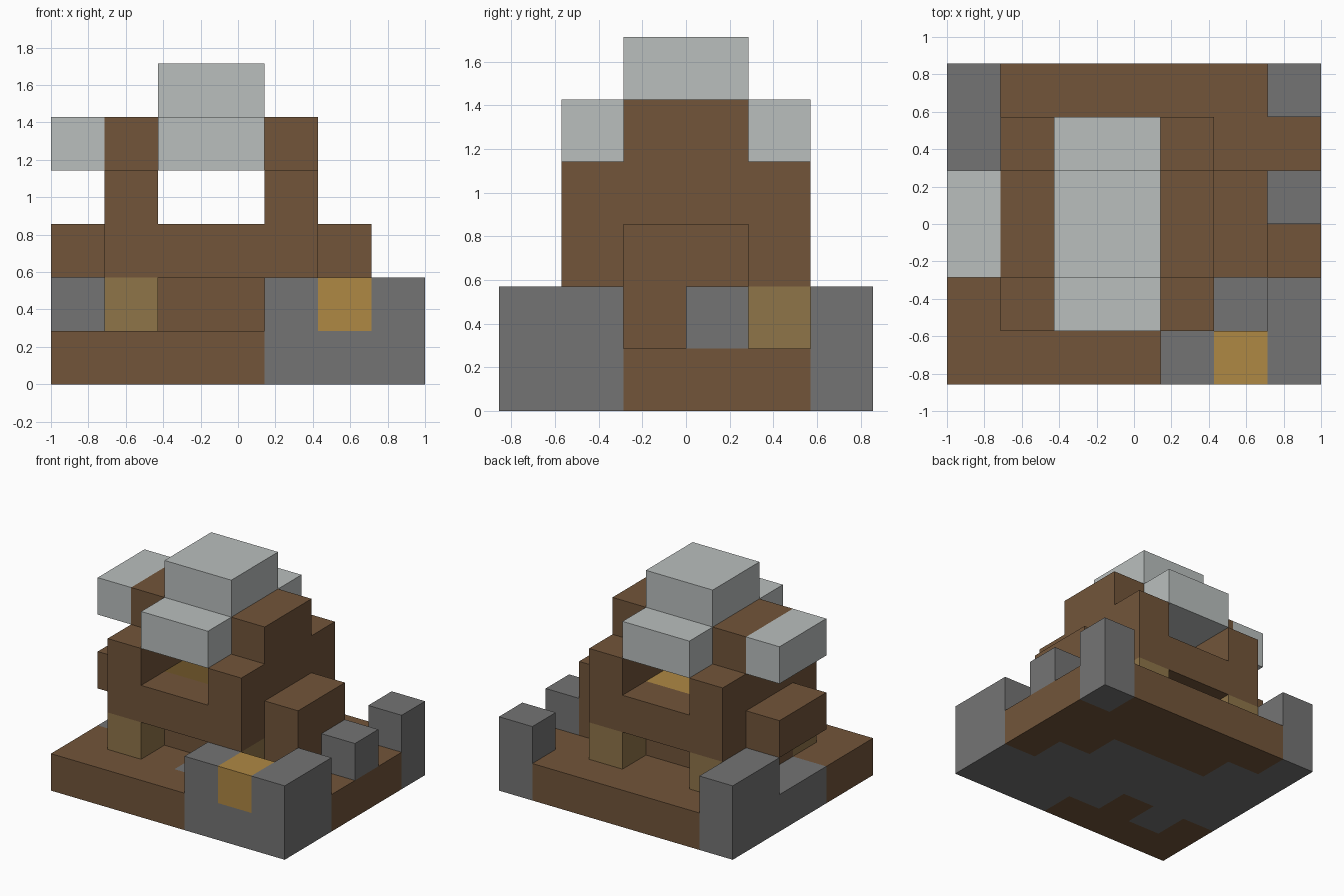
import bpy, bmesh
from mathutils import Vector

old = bpy.data.objects.get("Cube")
if old:
    bpy.data.objects.remove(old, do_unlink=True)

U = 2 / 7                 # edge of one block
NX, NY = 7, 6             # footprint in blocks


def material(name, rgb):
    lin = [((c / 255 + 0.055) / 1.055) ** 2.4 for c in rgb] + [1]
    m = bpy.data.materials.new(name)
    m.use_nodes = True
    m.diffuse_color = lin
    m.node_tree.nodes["Principled BSDF"].inputs["Base Color"].default_value = lin
    return m


brown = material("brown", (114, 85, 58))
grey = material("stone grey", (116, 116, 116))
silver = material("pale silver", (186, 191, 190))
gold = material("gold", (175, 136, 68))
olive = material("olive", (143, 117, 73))
dark_gold = material("dark gold", (112, 86, 42))


def place(x, y, z):
    return Vector(((x - NX / 2) * U, (y - NY / 2) * U, z * U))


def finish(name, bm, mats):
    bmesh.ops.recalc_face_normals(bm, faces=bm.faces[:])
    me = bpy.data.meshes.new(name)
    bm.to_mesh(me)
    bm.free()
    for m in mats:
        me.materials.append(m)
    ob = bpy.data.objects.new(name, me)
    bpy.context.collection.objects.link(ob)
    return ob


def block(name, mat, start, size):
    """Box given in whole blocks: first cell and number of cells."""
    bm = bmesh.new()
    bmesh.ops.create_cube(bm, size=1)
    for v in bm.verts:
        v.co = place(*[s + (c + 0.5) * n for s, c, n in zip(start, v.co, size)])
    return finish(name, bm, [mat])


# Ground slab: rows run front to back, B is brown and G is grey
ROWS = ["BBBBGGG", "BGBGGGG", "GGGGGGB", "GGGGGBB", "GGBBBBB", "GBBBBBG"]
bm = bmesh.new()
bmesh.ops.create_grid(bm, x_segments=NX, y_segments=NY, size=0.5)
for v in bm.verts:
    v.co = place((v.co.x + 0.5) * NX, (v.co.y + 0.5) * NY, 0)
ret = bmesh.ops.extrude_face_region(bm, geom=bm.faces[:], use_keep_orig=True)
for v in ret["geom"]:
    if isinstance(v, bmesh.types.BMVert):
        v.co.z += U
for f in bm.faces:
    c = f.calc_center_median() / U
    col = min(int(c.x + NX / 2), NX - 1)
    row = min(int(c.y + NY / 2), NY - 1)
    f.material_index = 1 if ROWS[row][col] == "G" else 0
finish("ground_slab", bm, [brown, grey])

# Stones and nugget standing on the slab
block("front_stone", grey, (4, 0, 1), (1, 1, 1))
block("front_nugget", gold, (5, 0, 1), (1, 1, 1))
block("front_left_stone", grey, (6, 0, 1), (1, 2, 1))
block("side_stone", grey, (6, 3, 1), (1, 1, 1))
block("back_left_stone", grey, (6, 5, 1), (1, 1, 1))
block("back_right_stone", grey, (0, 4, 1), (1, 2, 1))

# Legs and core under the body
for xname, x in (("right", 1), ("left", 4)):
    for yname, y in (("front", 1), ("back", 4)):
        block(f"{yname}_{xname}_leg", olive, (x, y, 1), (1, 1, 1))
block("lower_core", brown, (1, 2, 1), (4, 2, 1))

# Body floor with the coloured inlay
block("front_floor", brown, (2, 1, 2), (2, 1, 1))
block("inner_floor_front", dark_gold, (2, 2, 2), (2, 1, 1))
block("inner_floor_back", gold, (2, 3, 2), (2, 1, 1))
block("back_floor", brown, (2, 4, 2), (2, 1, 1))

# Stepped side walls
for side, x in (("right", 1), ("left", 4)):
    block(f"{side}_wall", brown, (x, 1, 2), (1, 4, 2))
    block(f"{side}_wall_top", brown, (x, 2, 4), (1, 2, 1))

# Arms and pale blocks
block("left_arm", brown, (5, 2, 1), (1, 2, 2))
block("right_arm", brown, (0, 2, 2), (1, 2, 1))
block("right_pale_block", silver, (0, 2, 4), (1, 2, 1))
block("roof", silver, (2, 1, 4), (2, 4, 1))
block("roof_cap", silver, (2, 2, 5), (2, 2, 1))
